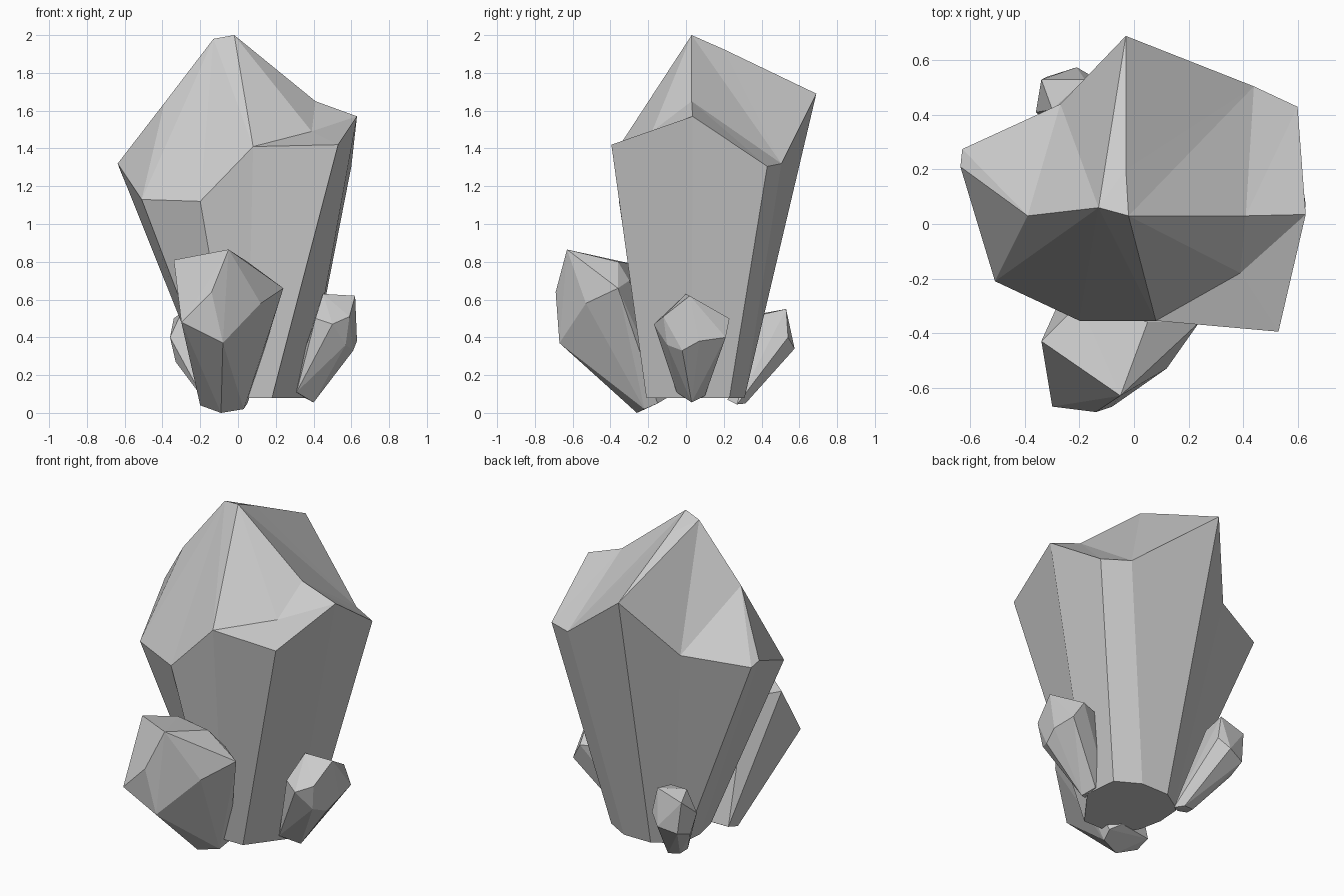
import bpy, bmesh

if "Cube" in bpy.data.objects:
    bpy.data.objects.remove(bpy.data.objects["Cube"])


def finish(bm, name):
    bmesh.ops.recalc_face_normals(bm, faces=bm.faces[:])
    mesh = bpy.data.meshes.new(name)
    bm.to_mesh(mesh)
    bm.free()
    ob = bpy.data.objects.new(name, mesh)
    bpy.context.collection.objects.link(ob)
    return ob


def hull_crystal(name, foot, body):
    """Convex faceted crystal between a small foot and a wider head."""
    bm = bmesh.new()
    for p in foot + body:
        bm.verts.new(p)
    res = bmesh.ops.convex_hull(bm, input=bm.verts[:])
    junk = {v for v in res["geom_interior"] + res["geom_unused"]
            if isinstance(v, bmesh.types.BMVert)}
    bmesh.ops.delete(bm, geom=list(junk), context='VERTS')
    return finish(bm, name)


# Large crystal: shoulder outline, foot outline and the points of its tip
shoulder = dict(
    A=(-.51, -.21, 1.13), B=(-.20, -.355, 1.12), C=(.08, -.355, 1.41),
    D=(.53, -.395, 1.42), E=(.63, .035, 1.57), F=(.60, .43, 1.305),
    G=(.44, .505, 1.32), H=(-.03, .69, 1.69), I=(-.27, .44, 1.34),
    J=(-.63, .275, 1.30), K=(-.637, .21, 1.32))
foot = [(-.11, -.08), (-.02, -.20), (.05, -.21), (.18, -.21), (.36, .03),
        (.34, .23), (.20, .31), (.02, .31), (-.09, .24), (-.13, .20), (-.14, .06)]
tip = dict(
    S=(-.02, .03, 2.0), W=(-.13, .06, 1.98), P=(-.03, .20, 1.925),
    R=(.41, .03, 1.65), Q=(.39, -.18, 1.49), L=(-.39, .03, 1.64))
facets = ("SCQ SQR RQE QCD QDE REF RFG SRG SGP PGH WSP WPH WHI "
          "LWI LIJ LJK LKA WLA WAB WBC WCS").split()

bm = bmesh.new()
v = {k: bm.verts.new(p) for k, p in {**shoulder, **tip}.items()}
low = [bm.verts.new((x, y, .08)) for x, y in foot]
ring = [v[k] for k in shoulder]
for i in range(len(ring)):
    j = (i + 1) % len(ring)
    bm.faces.new((low[i], low[j], ring[j], ring[i]))
bm.faces.new(low[::-1])
for f in facets:
    bm.faces.new([v[k] for k in f])
finish(bm, "large_crystal")

# Front crystal leaning forward
hull_crystal(
    "front_crystal",
    [(-.09, -.26, 0), (.03, -.22, .02), (.05, -.15, .05),
     (-.20, -.21, .04), (-.20, -.12, .07), (0, -.10, .08)],
    [(-.05, -.63, .865), (-.34, -.43, .81), (-.30, -.67, .48),
     (-.08, -.67, .37), (-.14, -.69, .64), (.12, -.53, .58),
     (.24, -.36, .66), (.05, -.36, .80), (-.20, -.29, .79), (.12, -.30, .70)])

# Right crystal leaning outward
hull_crystal(
    "right_crystal",
    [(.31, -.05, .11), (.40, .03, .055), (.36, .10, .09), (.28, .10, .12)],
    [(.62, .02, .62), (.45, 0, .63), (.41, -.12, .50), (.50, -.17, .47),
     (.59, -.12, .51), (.57, -.10, .36), (.61, -.02, .33), (.63, .07, .38),
     (.61, .21, .40), (.55, .23, .50), (.42, .18, .50)])

# Back crystal leaning backward
hull_crystal(
    "back_crystal",
    [(-.17, .30, .06), (-.10, .315, .05), (-.06, .27, .045),
     (-.13, .22, .07), (-.18, .24, .07)],
    [(-.36, .41, .40), (-.34, .53, .50), (-.18, .53, .55), (-.21, .575, .34),
     (-.32, .54, .31), (-.15, .54, .40), (-.30, .42, .53), (-.18, .40, .52),
     (-.33, .43, .27)])
